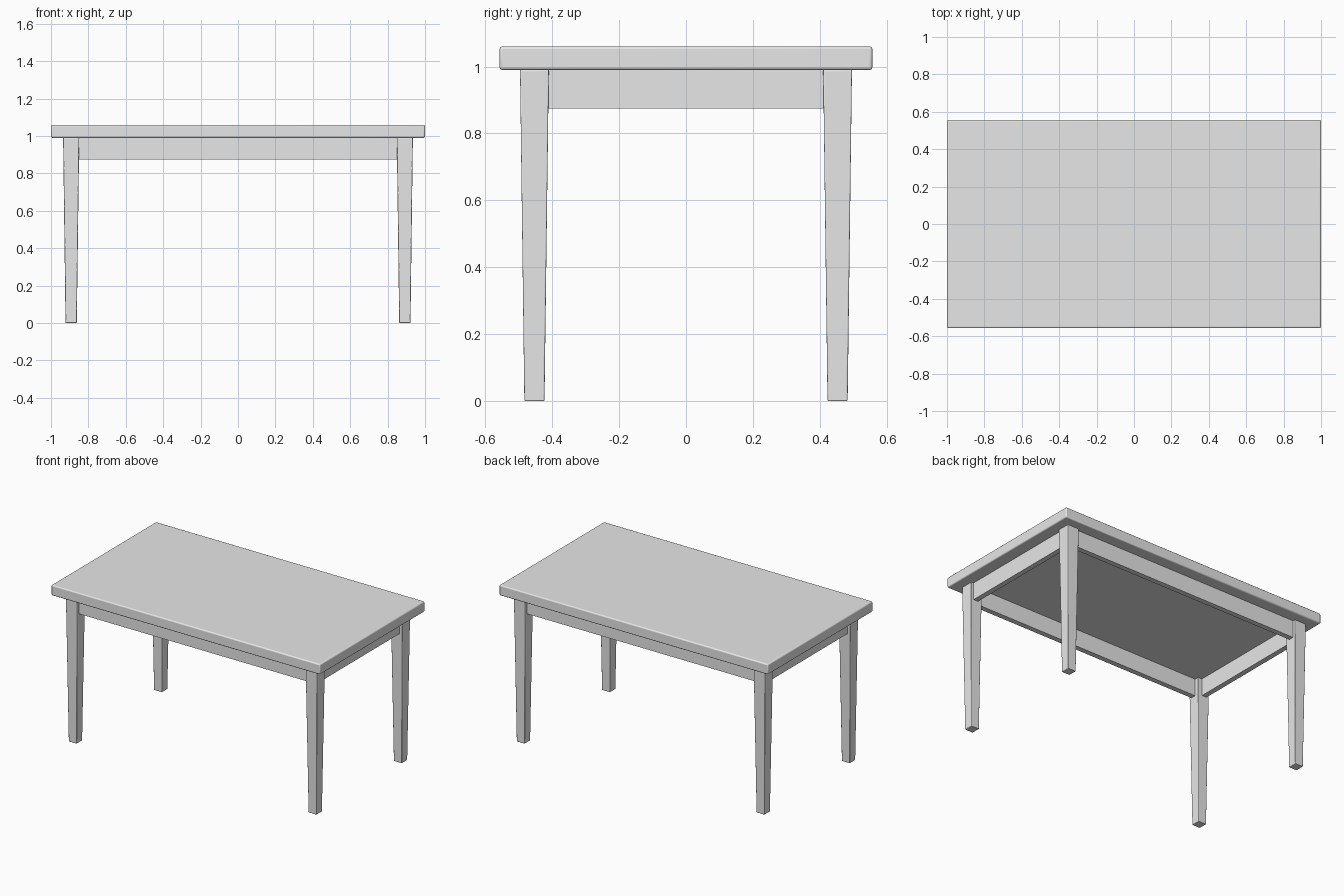
import bpy
import bmesh
import math

default_cube = bpy.data.objects.get("Cube")
if default_cube:
    bpy.data.objects.remove(default_cube, do_unlink=True)

# Single light grey finish
grey = bpy.data.materials.new("light_grey")
grey.use_nodes = True
colour = (0.8, 0.8, 0.8, 1)
grey.diffuse_color = colour
grey.node_tree.nodes["Principled BSDF"].inputs["Base Color"].default_value = colour


def box(name, centre, size, z_low, z_high, bevel=0.0, foot_scale=1.0):
    """Upright box with an optional taper towards its foot and softened edges."""
    bm = bmesh.new()
    bmesh.ops.create_cube(bm, size=1)
    for v in bm.verts:
        taper = foot_scale if v.co.z < 0 else 1
        v.co.x = centre[0] + v.co.x * size[0] * taper
        v.co.y = centre[1] + v.co.y * size[1] * taper
        v.co.z = z_low if v.co.z < 0 else z_high
    mesh = bpy.data.meshes.new(name)
    bm.to_mesh(mesh)
    bm.free()
    mesh.materials.append(grey)
    obj = bpy.data.objects.new(name, mesh)
    bpy.context.collection.objects.link(obj)
    if bevel:
        mod = obj.modifiers.new("soft_edges", "BEVEL")
        mod.width = bevel
        mod.segments = 3
        bpy.ops.object.select_all(action="DESELECT")
        obj.select_set(True)
        bpy.context.view_layer.objects.active = obj
        bpy.ops.object.shade_smooth_by_angle(angle=math.radians(35))
    return obj


TOP_Z, UNDER_Z, APRON_Z = 1.06, 0.99, 0.875
LEG_X, LEG_Y, LEG_W = 0.892, 0.453, 0.086
APRON_T, RECESS = 0.035, 0.02

# Table top
box("table_top", (0, 0), (2, 1.114), UNDER_Z, TOP_Z, bevel=0.008)

# Tapered legs at the four corners
for sx, side in ((-1, "right"), (1, "left")):
    for sy, end in ((-1, "front"), (1, "back")):
        box(f"{end}_{side}_leg", (sx * LEG_X, sy * LEG_Y), (LEG_W, LEG_W),
            0, UNDER_Z, bevel=0.004, foot_scale=0.7)

# Apron rails, set back from the outer leg faces
inset = LEG_W / 2 - RECESS - APRON_T / 2
for s, long_name, short_name in ((-1, "front", "right"), (1, "back", "left")):
    box(f"{long_name}_apron", (0, s * (LEG_Y + inset)),
        (2 * LEG_X - LEG_W / 2, APRON_T), APRON_Z, UNDER_Z)
    box(f"{short_name}_apron", (s * (LEG_X + inset), 0),
        (APRON_T, 2 * LEG_Y - LEG_W / 2), APRON_Z, UNDER_Z)
